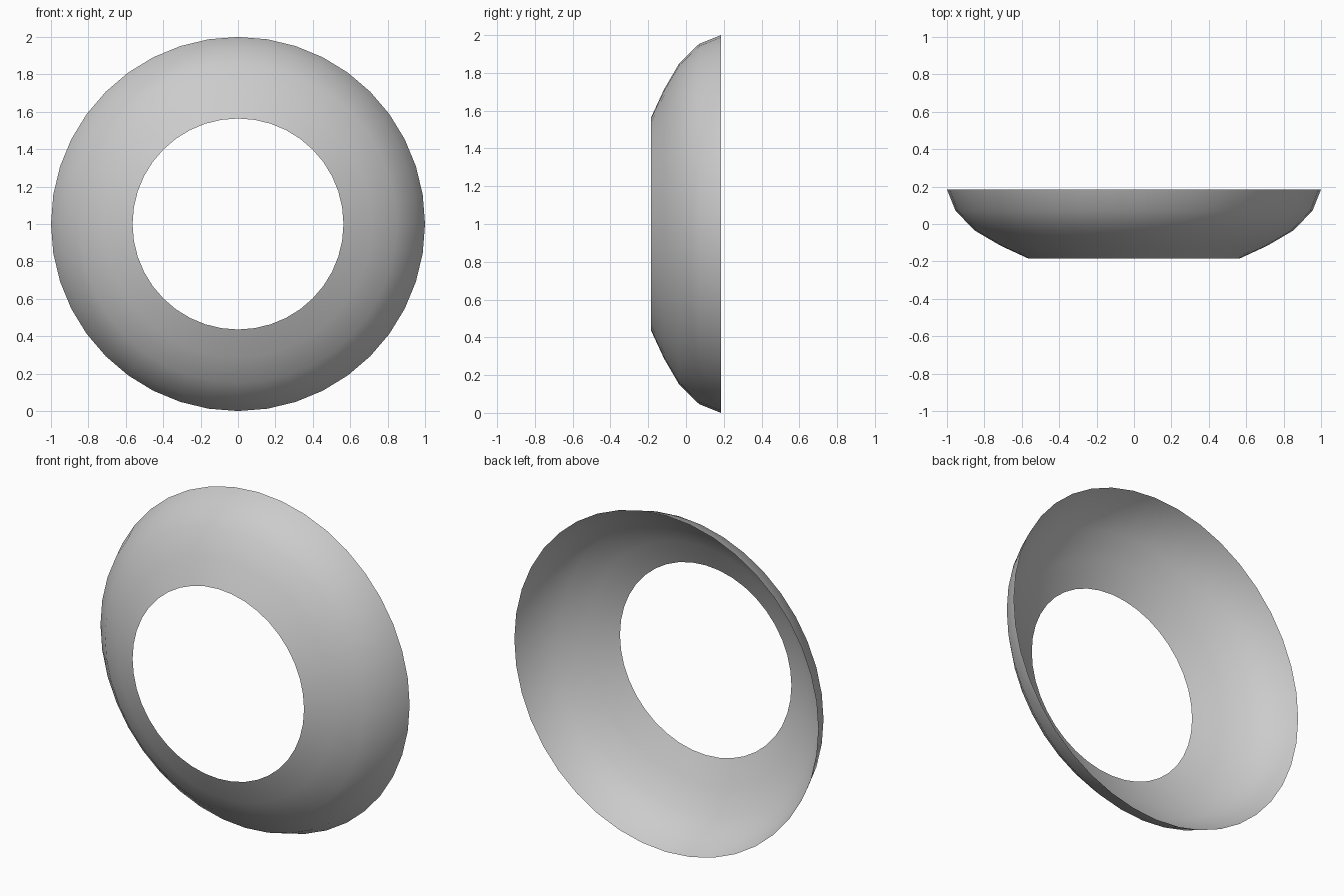
import bpy, bmesh
from math import sin, cos, tau

if "Cube" in bpy.data.objects:
    bpy.data.objects.remove(bpy.data.objects["Cube"])

SEGMENTS = 40
# Dished profile: (radius, y) from the hole edge to the outer rim
PROFILE = [(0.564, -0.185), (0.713, -0.116), (0.850, -0.036),
           (0.954, 0.070), (1.0, 0.185)]

# Open ring shell, spun around the y axis
bm = bmesh.new()
rings = []
for r, y in PROFILE:
    rings.append([bm.verts.new((r * sin(tau * i / SEGMENTS), y,
                                1 + r * cos(tau * i / SEGMENTS)))
                  for i in range(SEGMENTS)])
for inner, outer in zip(rings, rings[1:]):
    for i in range(SEGMENTS):
        j = (i + 1) % SEGMENTS
        face = bm.faces.new((inner[i], outer[i], outer[j], inner[j]))
        face.smooth = True

# Outside of the dish faces the front
bm.normal_update()
if sum(f.normal.y for f in bm.faces) > 0:
    bmesh.ops.reverse_faces(bm, faces=bm.faces[:])

mesh = bpy.data.meshes.new("dished_ring")
bm.to_mesh(mesh)
bm.free()
ring = bpy.data.objects.new("dished_ring", mesh)
bpy.context.collection.objects.link(ring)
